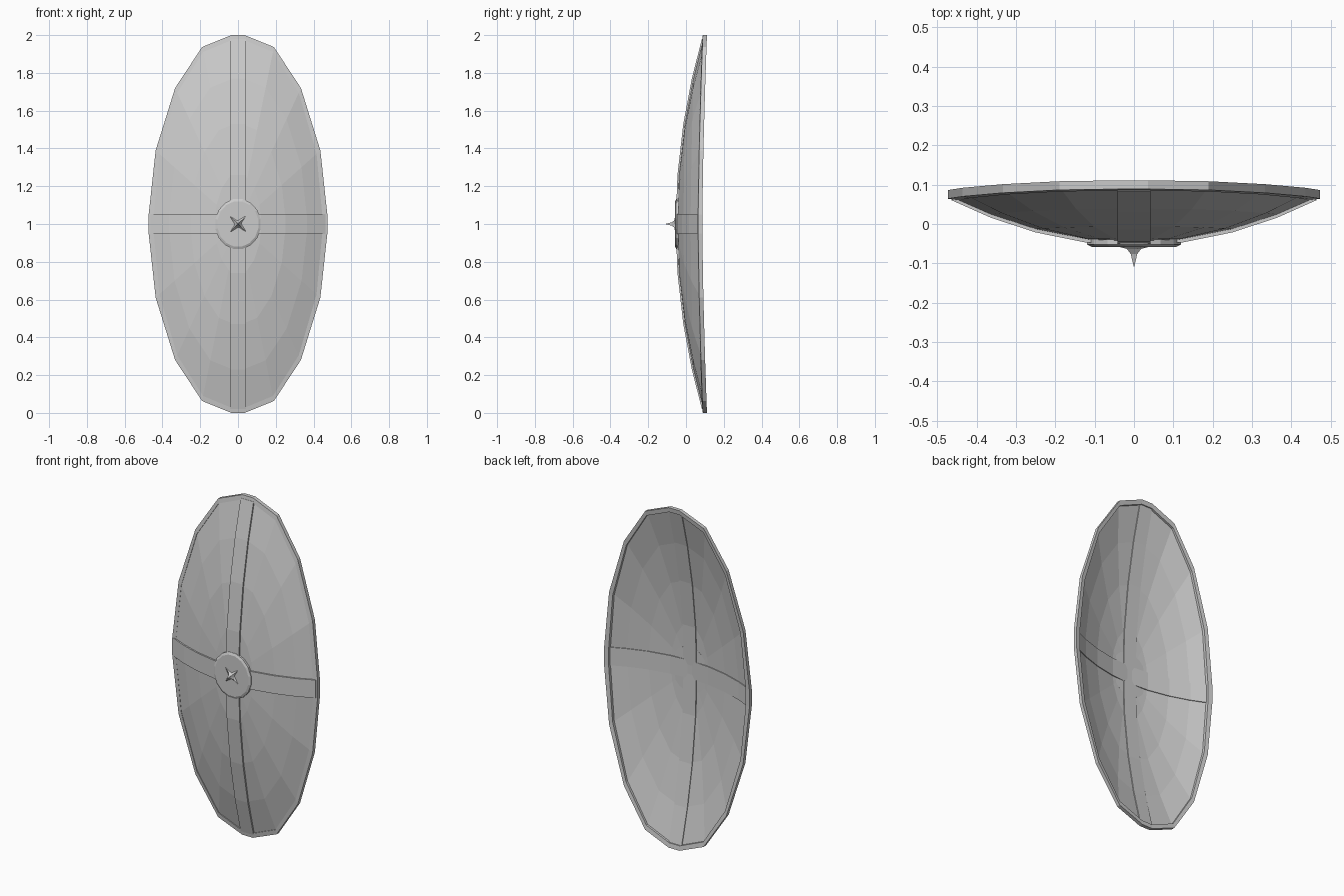
import bpy, math

if "Cube" in bpy.data.objects:
    bpy.data.objects.remove(bpy.data.objects["Cube"])

CENTRE_Y = -0.045

# Rim outline: one quarter mirrored into a closed 20-sided loop (x, z about the centre)
QUARTER = [(0.035, 1.0), (0.19, 0.937), (0.333, 0.72), (0.436, 0.39), (0.473, 0.05)]
HALF = QUARTER + [(x, -z) for x, z in reversed(QUARTER)]
OUTLINE = HALF + [(-x, z) for x, z in reversed(HALF)]
N = len(OUTLINE)


def edge_y(z):
    return 0.075 + 0.025 * min(1, abs(z)) ** 1.5


def dome_y(t, z_edge):
    return CENTRE_Y + (edge_y(z_edge) - CENTRE_Y) * t * t


def make(name, verts, faces):
    mesh = bpy.data.meshes.new(name)
    mesh.from_pydata([(x, y, z + 1) for x, y, z in verts], [], faces)
    mesh.update()
    ob = bpy.data.objects.new(name, mesh)
    bpy.context.collection.objects.link(ob)
    return ob


def bridge(a, b, n):
    return [(a + i, a + (i + 1) % n, b + (i + 1) % n, b + i) for i in range(n)]


# Domed board: rings shrinking to the middle
verts, faces = [], []
rings = [0.98, 0.77, 0.53, 0.26]
for k, t in enumerate(rings):
    verts += [(x * t, dome_y(t, z), z * t) for x, z in OUTLINE]
    if k:
        faces += bridge((k - 1) * N, k * N, N)
verts.append((0, CENTRE_Y, 0))
last = (len(rings) - 1) * N
faces += [(last + i, last + (i + 1) % N, len(verts) - 1) for i in range(N)]
board = make("shield_board", verts, faces)
solid = board.modifiers.new("thickness", 'SOLIDIFY')
solid.thickness = 0.004
solid.offset = 0

# Rim: rectangular section swept round the outline
verts = []
for inset, dy in ((0, -0.011), (0, 0.011), (1, 0.011), (1, -0.011)):
    for x, z in OUTLINE:
        r = math.hypot(x, z)
        s = 1 - inset * 0.027 / r
        verts.append((x * s, edge_y(z) + dy - inset * 0.004, z * s))
faces = []
for k in range(4):
    faces += bridge(k * N, ((k + 1) % 4) * N, N)
make("shield_rim", verts, faces)


# Cross bands: curved straps following the dome
def band(name, vertical, half_width, length):
    ts = [0.98, 0.77, 0.53, 0.26]
    samples = [-t for t in ts] + [0] + ts[::-1]
    verts, faces = [], []
    for t in samples:
        y = dome_y(t, 1 if vertical else 0)
        for w, dy in ((-1, -0.01), (1, -0.01), (1, 0.008), (-1, 0.008)):
            a, b = t * length, w * half_width
            verts.append((b, y + dy, a) if vertical else (a, y + dy, b))
    for k in range(len(samples) - 1):
        faces += bridge(k * 4, k * 4 + 4, 4)
    end = len(verts) - 4
    faces += [(3, 2, 1, 0), (end, end + 1, end + 2, end + 3)]
    return make(name, verts, faces)


band("vertical_band", True, 0.042, 1.0)
band("horizontal_band", False, 0.053, 0.473)

# Round boss plate
M = 16
verts = []
for r, y in ((1, -0.036), (1, -0.052), (0.9, -0.058)):
    for i in range(M):
        a = 2 * math.pi * (i + 0.5) / M
        verts.append((0.122 * r * math.cos(a), y, 0.135 * r * math.sin(a)))
faces = bridge(0, M, M) + bridge(M, 2 * M, M)
faces += [tuple(range(M)), tuple(range(2 * M, 3 * M))]
make("boss_plate", verts, faces)

# Centre spike: four-pointed flare tapering to a tip
verts, faces = [], []
profile = [(0.068, 0.018, -0.056), (0.026, 0.017, -0.063), (0.012, 0.008, -0.076), (0.006, 0.004, -0.093)]
for k, (ridge, valley, y) in enumerate(profile):
    for i in range(8):
        a = math.pi / 4 * (i + 1)
        r = valley if i % 2 else ridge
        verts.append((r * math.cos(a), y, r * math.sin(a)))
    if k:
        faces += bridge((k - 1) * 8, k * 8, 8)
verts.append((0, -0.11, 0))
faces += [(24 + i, 24 + (i + 1) % 8, 32) for i in range(8)]
faces.append(tuple(range(7, -1, -1)))
make("boss_spike", verts, faces)
